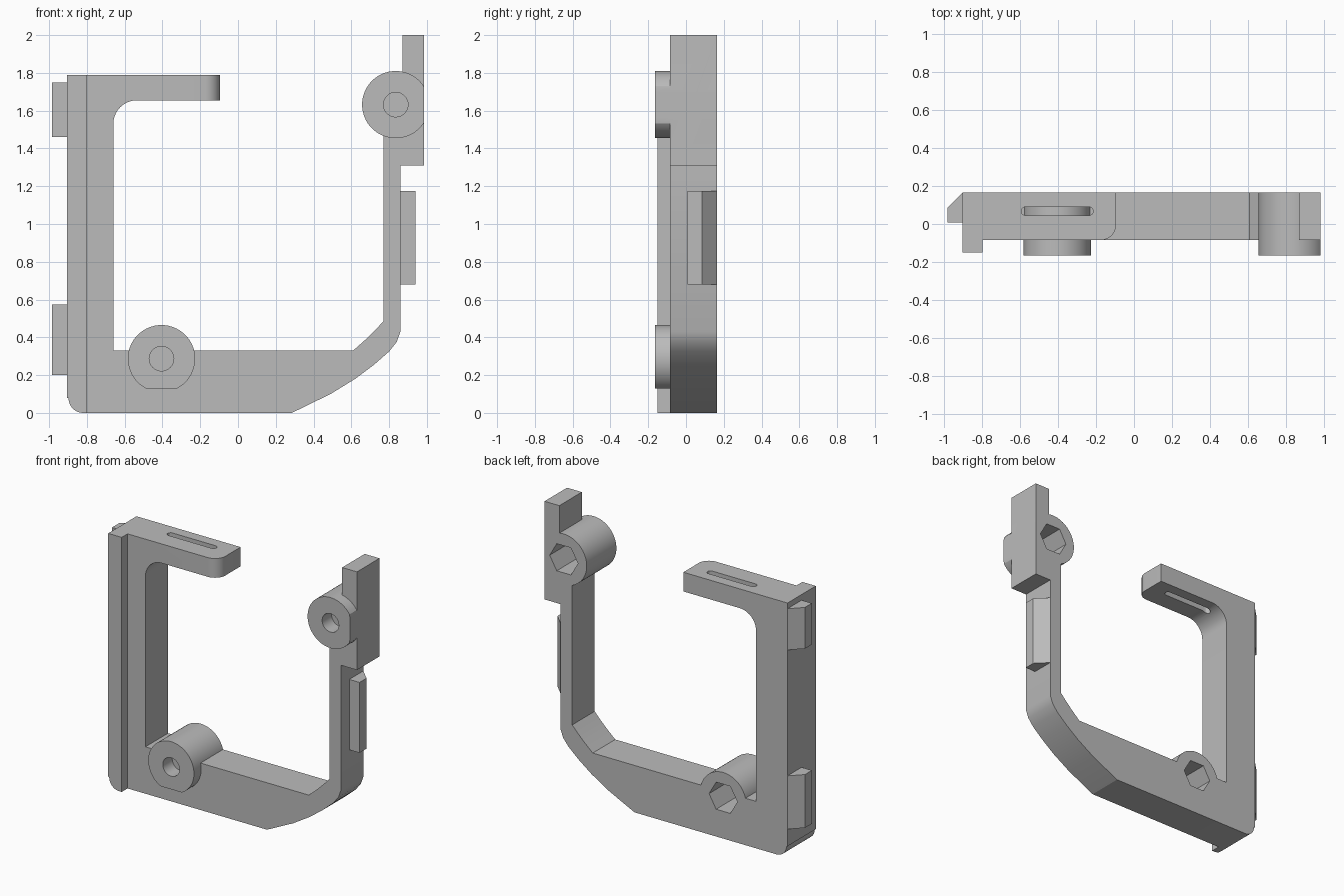
import bpy, bmesh, math
from mathutils import Vector

cube = bpy.data.objects.get("Cube")
if cube:
    bpy.data.objects.remove(cube, do_unlink=True)

grey = bpy.data.materials.new("plain grey")
grey.use_nodes = True
grey.diffuse_color = (0.5, 0.5, 0.5, 1)
grey.node_tree.nodes["Principled BSDF"].inputs["Base Color"].default_value = grey.diffuse_color

FRONT, BACK = -0.085, 0.165
BOSS_FRONT = -0.165


def arc(cx, cz, r, start, end, steps=10):
    angles = [math.radians(start + (end - start) * i / steps) for i in range(steps + 1)]
    return [(cx + r * math.cos(a), cz + r * math.sin(a)) for a in angles]


def prism(name, points, low, high, axis="y", rounded=None):
    """Extrude a flat outline along y (outline in x, z) or z (outline in x, y)."""
    place = (lambda p, d: (p[0], d, p[1])) if axis == "y" else (lambda p, d: (p[0], p[1], d))
    bm = bmesh.new()
    face = bm.faces.new([bm.verts.new(place(p, low)) for p in points])
    move = bmesh.ops.extrude_face_region(bm, geom=[face])["geom"]
    step = Vector(place((0, 0), high - low))
    bmesh.ops.translate(bm, vec=step, verts=[v for v in move if isinstance(v, bmesh.types.BMVert)])
    bmesh.ops.recalc_face_normals(bm, faces=bm.faces)
    if rounded:
        edges = [e for e in bm.edges if all(rounded(v.co) for v in e.verts)]
        bmesh.ops.bevel(bm, geom=edges, offset=0.08, segments=8, profile=0.5, affect="EDGES")
    mesh = bpy.data.meshes.new(name)
    bm.to_mesh(mesh)
    bm.free()
    mesh.materials.append(grey)
    obj = bpy.data.objects.new(name, mesh)
    bpy.context.collection.objects.link(obj)
    return obj


def combine(target, other, operation):
    mod = target.modifiers.new(operation, "BOOLEAN")
    mod.operation, mod.solver, mod.object = operation, "EXACT", other
    bpy.context.view_layer.objects.active = target
    bpy.ops.object.modifier_apply(modifier=mod.name)
    bpy.data.objects.remove(other, do_unlink=True)


# Open frame: left post, top arm, floor, curved corner and right post
corner = [(-0.905, 0.08)] + arc(-0.82, 0.077, 0.077, 180, 270)
outline = corner + [
    (0.285, 0), (0.49, 0.1), (0.62, 0.18), (0.72, 0.255), (0.8, 0.325), (0.84, 0.375), (0.86, 0.43),
    (0.86, 1.31), (0.985, 1.31), (0.985, 2), (0.87, 2), (0.87, 1.6), (0.77, 1.6),
    (0.77, 0.485), (0.725, 0.437), (0.675, 0.388), (0.61, 0.33), (-0.66, 0.33)]
outline += arc(-0.535, 1.53, 0.125, 180, 90)
outline += [(-0.095, 1.655), (-0.095, 1.79), (-0.905, 1.79)]
frame = prism("frame", outline, FRONT, BACK,
              rounded=lambda c: abs(c.x + 0.095) < 0.001 and abs(c.y - FRONT) < 0.001)

# Round bosses, each trimmed flat on one side
bosses = [(-0.405, 0.287, 9, 0.13), (0.835, 1.632, 0.985, -9)]
for cx, cz, max_x, min_z in bosses:
    ring = arc(cx, cz, 0.178, 0, 360, 64)[:-1]
    trimmed = [(min(x, max_x), max(z, min_z)) for x, z in ring]
    combine(frame, prism("boss", trimmed, BOSS_FRONT, BACK), "UNION")

# Hexagonal nut pockets behind, blind screw holes in front
for cx, cz, _, _ in bosses:
    combine(frame, prism("pocket", arc(cx, cz, 0.11, 0, 360, 6)[:-1], -0.05, 0.3), "DIFFERENCE")
    combine(frame, prism("hole", arc(cx, cz, 0.065, 0, 360, 32)[:-1], -0.3, -0.06), "DIFFERENCE")

# Strap slot through the top arm
slot = arc(-0.2375, 0.0675, 0.0225, -90, 90, 8) + arc(-0.5725, 0.0675, 0.0225, 90, 270, 8)
combine(frame, prism("slot", slot, 1.55, 1.9, "z"), "DIFFERENCE")

# Rail along the front of the left post
rail = prism("front_rail", corner + [(-0.8, 0), (-0.8, 1.79), (-0.905, 1.79)], -0.15, FRONT)

# Chamfered clip tabs on the outer sides
tabs = []
for name, side, x, low, high in [("upper_clip_tab", -1, 0.905, 1.46, 1.75),
                                 ("lower_clip_tab", -1, 0.905, 0.2, 0.575),
                                 ("side_clip_tab", 1, 0.86, 0.68, 1.175)]:
    shape = [(side * x, 0.008), (side * (x + 0.08), 0.008), (side * (x + 0.08), 0.085), (side * x, BACK)]
    tabs.append(prism(name, shape, low, high, "z"))

bpy.ops.object.select_all(action="DESELECT")
for obj in [frame, rail] + tabs:
    obj.select_set(True)
bpy.context.view_layer.objects.active = frame
bpy.ops.object.shade_smooth_by_angle(angle=math.radians(22))
